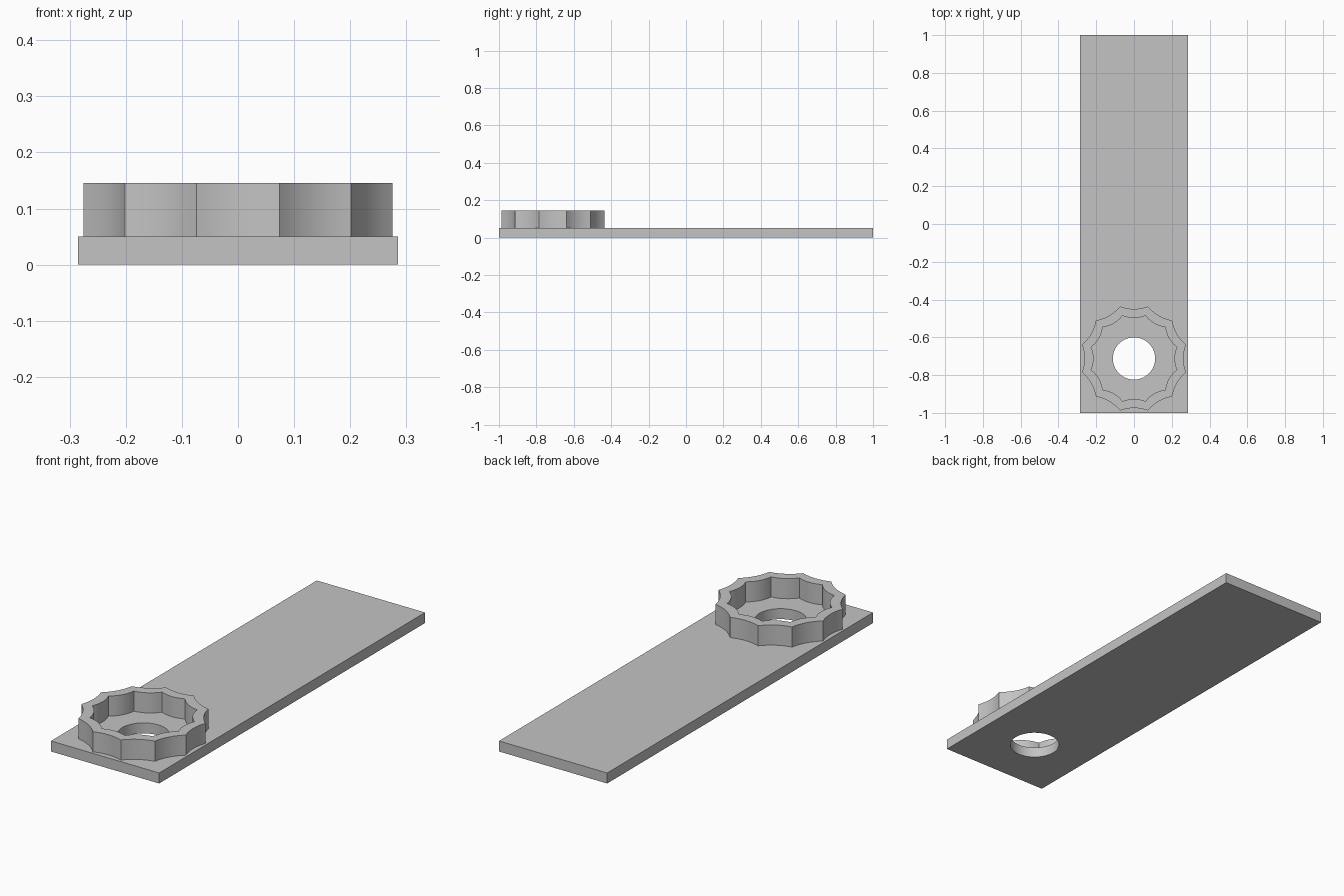
import bpy, bmesh
from math import radians, sin, cos, tau
from mathutils import Vector

if "Cube" in bpy.data.objects:
    bpy.data.objects.remove(bpy.data.objects["Cube"])

RING_Y = -0.712
PLATE_TOP, RING_TOP = 0.05, 0.146

grey = bpy.data.materials.new("light_grey")
grey.use_nodes = True
colour = (0.55, 0.55, 0.55, 1)
grey.diffuse_color = colour
grey.node_tree.nodes["Principled BSDF"].inputs["Base Color"].default_value = colour


def polar(radius, angle):
    return Vector((radius * cos(angle), RING_Y + radius * sin(angle), 0))


def circle(radius, count):
    return [polar(radius, tau * i / count) for i in range(count)]


def scallops(radius, dip, lobes=12, steps=8):
    """Ring outline of shallow concave arcs meeting at sharp ridges."""
    points = []
    for k in range(lobes):
        middle = tau * k / lobes
        half = tau / lobes / 2
        start, end = polar(radius, middle - half), polar(radius, middle + half)
        inward = Vector((-cos(middle), -sin(middle), 0))
        for s in range(steps):
            t = s / steps
            points.append(start.lerp(end, t) + inward * dip * 4 * t * (1 - t))
    return points


def extruded(name, outer, inner, bottom, top):
    """Solid from an outline with a hole."""
    bm = bmesh.new()
    edges = []
    for loop in (outer, inner):
        verts = [bm.verts.new((p[0], p[1], bottom)) for p in loop]
        edges += [bm.edges.new((v, verts[i - 1])) for i, v in enumerate(verts)]
    bmesh.ops.triangle_fill(bm, edges=edges, use_beauty=True)
    result = bmesh.ops.extrude_face_region(bm, geom=bm.faces[:], use_keep_orig=True)
    raised = [g for g in result["geom"] if isinstance(g, bmesh.types.BMVert)]
    bmesh.ops.translate(bm, verts=raised, vec=(0, 0, top - bottom))
    bmesh.ops.recalc_face_normals(bm, faces=bm.faces[:])
    mesh = bpy.data.meshes.new(name)
    bm.to_mesh(mesh)
    bm.free()
    mesh.materials.append(grey)
    obj = bpy.data.objects.new(name, mesh)
    bpy.context.collection.objects.link(obj)
    bpy.ops.object.select_all(action="DESELECT")
    obj.select_set(True)
    bpy.context.view_layer.objects.active = obj
    bpy.ops.object.shade_smooth_by_angle(angle=radians(20))
    return obj


# Flat bar with a round through hole
rectangle = [(-0.285, -1), (0.285, -1), (0.285, 1), (-0.285, 1)]
extruded("base_plate", rectangle, circle(0.112, 64), 0, PLATE_TOP)

# Raised scalloped wall around the hole
extruded("scalloped_ring", scallops(0.285, 0.013), scallops(0.235, 0.013),
         PLATE_TOP, RING_TOP)
